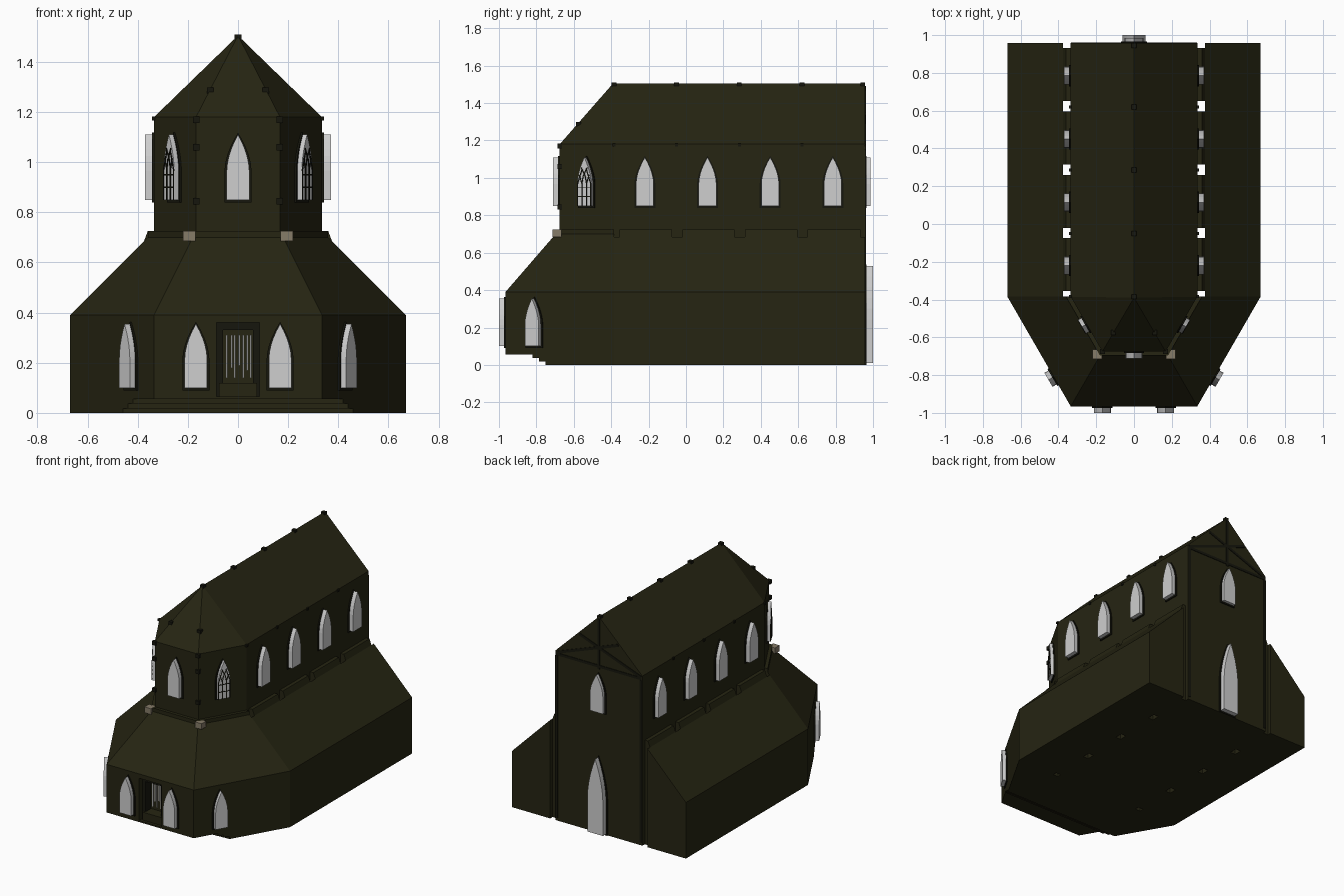
import bpy, bmesh, math
from mathutils import Vector

if "Cube" in bpy.data.objects:
    bpy.data.objects.remove(bpy.data.objects["Cube"])


def material(name, rgb):
    m = bpy.data.materials.new(name)
    m.diffuse_color = (*rgb, 1)
    m.use_nodes = True
    m.node_tree.nodes["Principled BSDF"].inputs["Base Color"].default_value = m.diffuse_color
    return m


STONE = material("dark olive stone", (0.019, 0.018, 0.006))
GLASS = material("pale glass", (0.62, 0.62, 0.62))
TAN = material("tan stone", (0.24, 0.20, 0.14))
TRIM = material("black trim", (0.008, 0.008, 0.004))


def part(name, mat, solids):
    """One object made of several convex solids, each given by its corners."""
    mesh = bpy.data.meshes.new(name)
    whole = bmesh.new()
    for pts in solids:
        bm = bmesh.new()
        for p in pts:
            bm.verts.new(p)
        bmesh.ops.convex_hull(bm, input=bm.verts[:])
        bmesh.ops.dissolve_limit(bm, angle_limit=0.01, verts=bm.verts[:], edges=bm.edges[:])
        bmesh.ops.recalc_face_normals(bm, faces=bm.faces[:])
        tmp = bpy.data.meshes.new("tmp")
        bm.to_mesh(tmp)
        bm.free()
        whole.from_mesh(tmp)
        bpy.data.meshes.remove(tmp)
    whole.to_mesh(mesh)
    whole.free()
    mesh.materials.append(mat)
    ob = bpy.data.objects.new(name, mesh)
    bpy.context.collection.objects.link(ob)
    return ob


def prism(poly, z0, z1):
    return [(x, y, z) for x, y in poly for z in (z0, z1)]


def box(x0, x1, y0, y1, z0, z1):
    return prism([(x0, y0), (x1, y0), (x1, y1), (x0, y1)], z0, z1)


CY, BACK = -0.385, 0.958          # apse centre line, rear wall


def apse(r):
    s = r * math.sqrt(3) / 2
    return [(r, CY), (r / 2, CY - s), (-r / 2, CY - s), (-r, CY)]


def width(y):                     # half width of lower apse at depth y
    return 0.67 - (CY - y) / math.sqrt(3)


# Nave with steep roof and half-hexagon apse
R = 0.335
nave_plan = apse(R) + [(-R, BACK), (R, BACK)]
part("nave", STONE, [prism(nave_plan, 0, 1.18) + [(0, CY - 0.005, 1.505), (0, BACK, 1.505)]])

# Side aisles with lean-to roofs, and the bridges that leave pier shafts open
aisles, bridges = [], []
gaps = [(-0.385, -0.355), (-0.075, -0.02), (0.26, 0.315), (0.595, 0.65), (0.932, BACK)]
for s in (1, -1):
    prof = [(0.375, 0), (0.67, 0), (0.67, 0.39), (0.375, 0.685)]
    aisles.append([(s * x, y, z) for x, z in prof for y in (CY, BACK)])
    prof = [(0.335, 0), (0.375, 0), (0.375, 0.685), (0.36, 0.70), (0.36, 0.725), (0.335, 0.725)]
    for a, b in zip(gaps, gaps[1:]):
        bridges.append([(s * x, y, z) for x, z in prof for y in (a[1], b[0])])
part("side_aisles", STONE, aisles)
part("pier_bridges", STONE, bridges)

# Lower apse: walls with a front recess, hipped roof, stepped underside
F, N = CY - 0.67 * math.sqrt(3) / 2, -0.87
walls = [prism([(0.67, CY), (width(N), N), (-width(N), N), (-0.67, CY)], 0.055, 0.39),
         box(-0.085, 0.085, F, N, 0.36, 0.39), box(-0.085, 0.085, F, N, 0.055, 0.065)]
for s in (1, -1):
    walls.append(prism([(s * 0.085, F), (s * 0.335, F), (s * width(N), N), (s * 0.085, N)], 0.055, 0.39))
part("apse_walls", STONE, walls)
part("apse_roof", STONE, [[(x, y, 0.39) for x, y in apse(0.67)] + [(x, y, 0.70) for x, y in apse(0.36)],
                          prism(apse(0.36), 0.69, 0.725)])
part("apse_steps", STONE, [prism([(0.67, CY), (width(y), y), (-width(y), y), (-0.67, CY)], z, z + 0.0185)
                           for y, z in ((-0.75, 0), (-0.785, 0.0185), (-0.82, 0.0365))])

# Recessed shrine in the front wall
part("shrine_frame", TRIM, [box(-0.085, -0.06, -0.93, N, 0.065, 0.36), box(0.06, 0.085, -0.93, N, 0.065, 0.36),
                            box(-0.06, 0.06, -0.93, N, 0.33, 0.36)])
part("shrine_table", STONE, [box(-0.075, 0.075, -0.945, N, 0.065, 0.12)])
part("shrine_bars", GLASS, [box(x - 0.003, x + 0.003, N - 0.006, N, 0.14 + d, 0.31)
                            for x, d in ((-0.045, 0), (-0.025, 0.04), (-0.012, 0), (0.004, 0.05),
                                         (0.02, 0.0), (0.036, 0.03), (0.05, 0))])

# Lancet windows
def lancet(w, z0, h):
    hw, zs, rise = w / 2, z0 + 0.45 * h, 0.55 * h
    pts = [(-hw, z0), (hw, z0)]
    for i in range(6):
        t = i / 5
        u = hw * (1 - t ** 1.8)
        pts += [(u, zs + rise * t), (-u, zs + rise * t)]
    return pts


def on_wall(c, ang, uz, v):
    n = Vector((math.cos(ang), math.sin(ang), 0))
    t = Vector((-n.y, n.x, 0))
    return Vector((c[0], c[1], uz[1])) + t * uz[0] + n * v


glass, frames, tracery = [], [], []


def window(c, deg, w, z0, h, depth):
    a = math.radians(deg)
    glass.append([on_wall(c, a, p, v) for p in lancet(w, z0, h) for v in (-0.01, depth)])
    frames.append([on_wall(c, a, p, v) for p in lancet(w + 0.018, z0 - 0.01, h + 0.018) for v in (-0.01, 0.008)])


def bar(c, deg, p, q, v, wd=0.005):
    p, q = Vector(p), Vector(q)
    d = (q - p).normalized() * wd / 2
    o = Vector((-d.y, d.x))
    a = math.radians(deg)
    return [on_wall(c, a, k, h) for k in (p + o, p - o, q + o, q - o) for h in (v - 0.003, v + 0.003)]


for y in (-0.22, 0.115, 0.45, 0.785):
    window((R, y), 0, 0.095, 0.85, 0.26, 0.036)
    window((-R, y), 180, 0.095, 0.85, 0.26, 0.036)
nf = CY - R * math.sqrt(3) / 2
window((0, nf), -90, 0.09, 0.85, 0.26, 0.036)
for s, deg in ((1, -30), (-1, 210)):
    c = (s * 0.2515, (CY + nf) / 2)
    window(c, deg, 0.085, 0.85, 0.26, 0.028)
    lines = [((-0.038, z), (0.038, z)) for z in (0.90, 0.95)]
    for m in (1, -1):
        lines += [((m * 0.014, 0.85), (m * 0.014, 0.97)), ((m * 0.014, 0.97), (m * 0.006, 1.01)),
                  ((m * 0.006, 1.01), (-m * 0.018, 1.055)), ((m * 0.014, 0.97), (m * 0.030, 1.015)),
                  ((m * 0.040, 0.85), (m * 0.040, 0.97)), ((m * 0.040, 0.97), (m * 0.012, 1.05))]
    tracery += [bar(c, deg, p, q, 0.028) for p, q in lines]
    window((s * 0.425, -0.809), deg, 0.085, 0.10, 0.255, 0.032)
    window((s * 0.168, F), -90, 0.09, 0.10, 0.255, 0.035)
window((0, BACK), 90, 0.10, 0.85, 0.26, 0.028)
window((0, BACK), 90, 0.12, 0.01, 0.52, 0.042)      # rear doorway
part("window_glass", GLASS, glass)
part("window_frames", TRIM, frames)
part("window_tracery", TRIM, tracery)

# Timber pattern on the rear gable
beams = [((0, 1.14), (0, 1.49)), ((-0.33, 1.16), (0.33, 1.16))]
for s in (1, -1):
    beams += [((s * 0.325, 1.17), (-s * 0.15, 1.345)), ((s * 0.325, 0.02), (s * 0.325, 1.15))]
part("gable_beams", TRIM, [bar((0, BACK), 90, p, q, 0.001, 0.018) for p, q in beams])

# Small rib ends poking through ridge, eaves and apse corners
def knob(x, y, z, r=0.013):
    return box(x - r, x + r, y - r, y + r, z - r, z + r)


knobs = [knob(0, y, 1.497) for y in (CY, -0.05, 0.285, 0.62, 0.945)]
for s in (1, -1):
    knobs += [knob(s * R, y, 1.175, 0.008) for y in (CY, -0.05, 0.285, 0.62)]
    knobs += [knob(s * 0.1675, nf, z) for z in (0.845, 1.06, 1.17)]
    knobs += [knob(s * 0.11, -0.575, 1.285)]
part("rib_ends", TRIM, knobs)
part("corner_blocks", TAN, [box(s * 0.17, s * 0.22, -0.715, -0.665, 0.685, 0.725) for s in (1, -1)])
